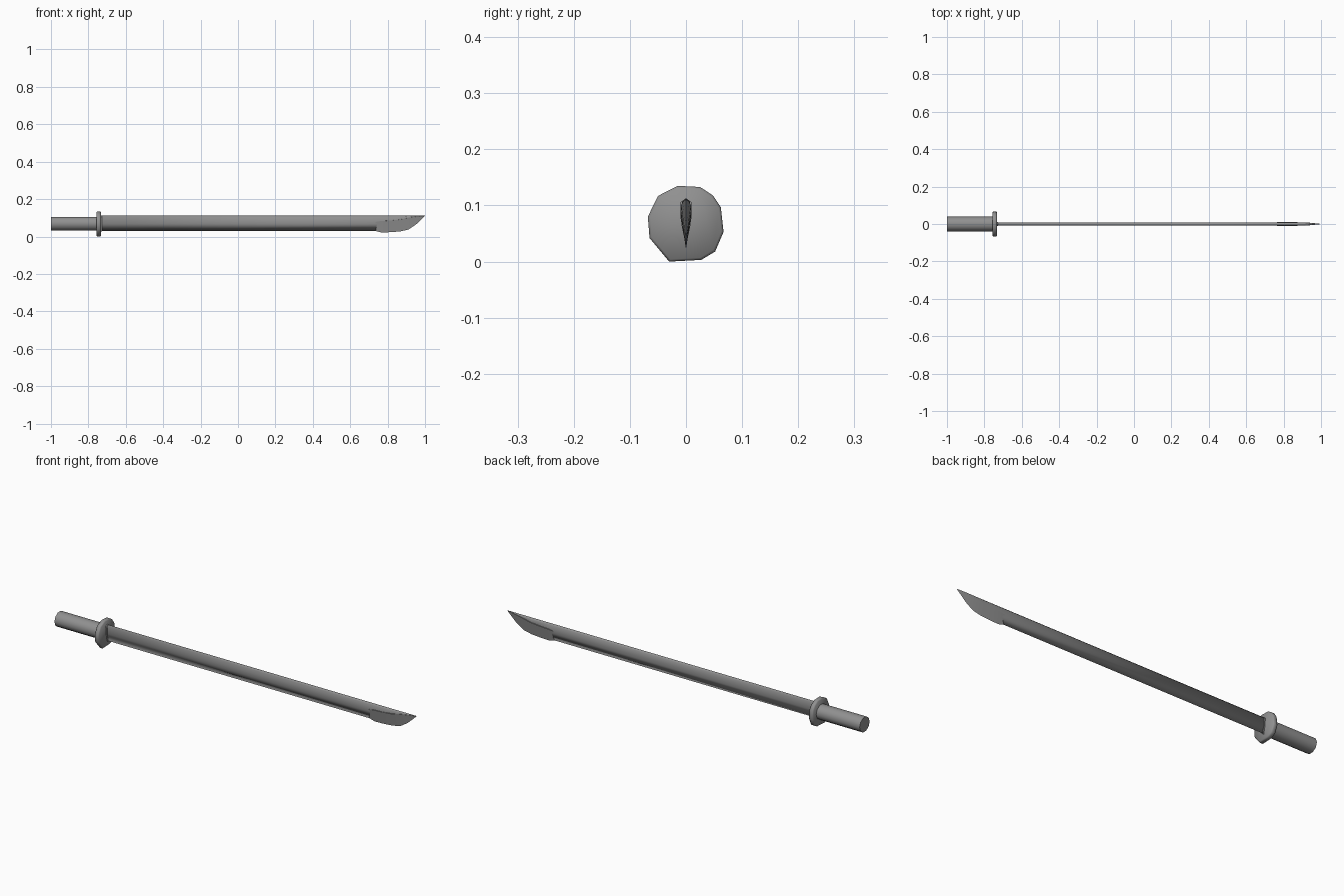
import bpy, bmesh, math

if "Cube" in bpy.data.objects:
    bpy.data.objects.remove(bpy.data.objects["Cube"])

# Dark steel grey used on every part
steel = bpy.data.materials.new("dark_grey")
steel.diffuse_color = (0.28, 0.28, 0.28, 1)
steel.use_nodes = True
steel.node_tree.nodes["Principled BSDF"].inputs["Base Color"].default_value = steel.diffuse_color


def loft(name, sections, angle):
    """Skin a list of closed rings of 3D points and cap both ends."""
    bm = bmesh.new()
    rings = [[bm.verts.new(p) for p in s] for s in sections]
    n = len(rings[0])
    for a, b in zip(rings, rings[1:]):
        for i in range(n):
            j = (i + 1) % n
            bm.faces.new((a[i], a[j], b[j], b[i]))
    bm.faces.new(rings[0])
    bm.faces.new(rings[-1][::-1])
    bmesh.ops.recalc_face_normals(bm, faces=bm.faces)
    mesh = bpy.data.meshes.new(name)
    bm.to_mesh(mesh)
    bm.free()
    mesh.materials.append(steel)
    obj = bpy.data.objects.new(name, mesh)
    bpy.context.collection.objects.link(obj)
    bpy.ops.object.select_all(action='DESELECT')
    obj.select_set(True)
    bpy.context.view_layer.objects.active = obj
    bpy.ops.object.shade_smooth_by_angle(angle=math.radians(angle))
    return obj


def blade_ring(x, top, sides, edge):
    """Symmetric blade section: spine, side points going down, cutting edge."""
    pts = [(0, top)] + sides + [(0, edge)] + [(-y, z) for y, z in sides[::-1]]
    return [(x, y, z) for y, z in pts]


# Handle: ten-sided grip
grip = [(0.04 * math.cos(i * math.tau / 10), 0.069 + 0.038 * math.sin(i * math.tau / 10))
        for i in range(10)]
loft("handle", [[(x, y, z) for y, z in grip] for x in (-1.0, -0.75)], 40)

# Hand guard: uneven rounded plate with softened rims
plate = [(-0.015, 0.135), (0.025, 0.133), (0.048, 0.118), (0.062, 0.097),
         (0.067, 0.053), (0.052, 0.018), (0.027, 0.003), (-0.03, 0.0),
         (-0.065, 0.042), (-0.068, 0.08), (-0.05, 0.117)]
guard = []
for x, s in ((-0.757, 0.94), (-0.752, 1.0), (-0.738, 1.0), (-0.733, 0.94)):
    guard.append([(x, y * s, 0.067 + (z - 0.067) * s) for y, z in plate])
loft("guard", guard, 60)

# Collar where the blade leaves the guard
loft("blade_collar", [blade_ring(x, 0.113, [(0.011, 0.105), (0.009, 0.07)], 0.027)
                      for x in (-0.745, -0.727)], 30)

# Long straight blade, softly shaded round the spine and edge, narrowing to the point
blade = [blade_ring(x, 0.112, [(0.0075, 0.105), (0.006, 0.068)], 0.03) for x in (-0.745, 0.77)]
blade += [
    blade_ring(0.865, 0.112, [(0.0075, 0.106), (0.006, 0.085)], 0.04),
    blade_ring(0.91, 0.112, [(0.007, 0.107), (0.006, 0.095)], 0.05),
    blade_ring(0.95, 0.112, [(0.005, 0.109), (0.004, 0.102)], 0.075),
    blade_ring(0.998, 0.112, [(0.0004, 0.1115), (0.0003, 0.111)], 0.1105),
]
loft("blade", blade, 180)

# Flat-ground cutting wedge sweeping up to the point: x, half width, ridge z, edge z
wedge = [(0.735, 0.0068, 0.078, 0.03), (0.765, 0.0095, 0.083, 0.022),
         (0.81, 0.0095, 0.085, 0.023), (0.865, 0.0095, 0.090, 0.027),
         (0.91, 0.0088, 0.100, 0.037), (0.95, 0.006, 0.106, 0.063),
         (0.98, 0.0025, 0.109, 0.091), (1.0, 0.0003, 0.111, 0.110)]
loft("cutting_tip", [blade_ring(x, r + 0.001, [(w, r)], e) for x, w, r, e in wedge], 20)
